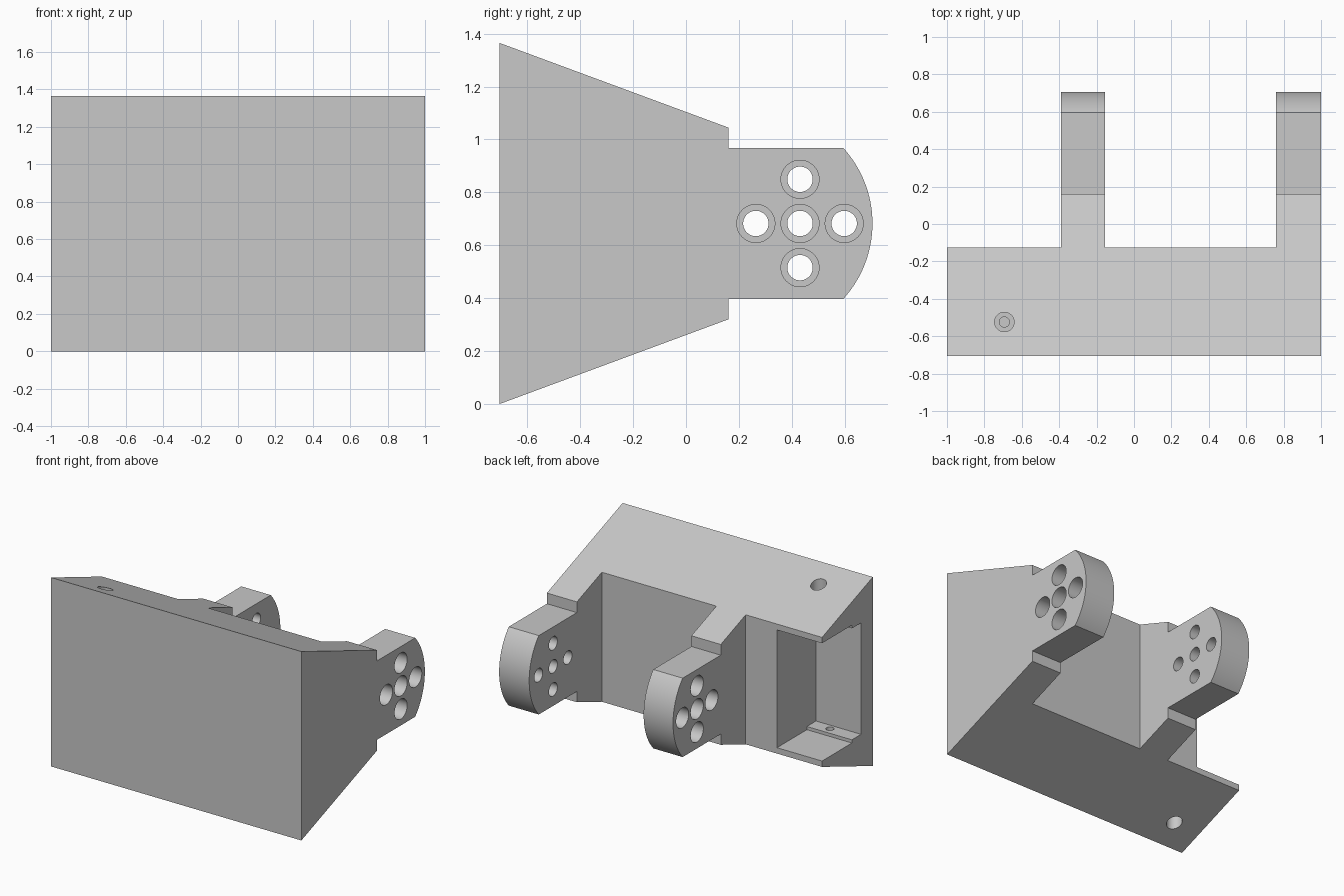
import bpy, bmesh, math
from mathutils import Vector, Matrix

if "Cube" in bpy.data.objects:
    bpy.data.objects.remove(bpy.data.objects["Cube"])

MID = 0.6825           # mirror height of the part
grey = bpy.data.materials.new("plain grey")
grey.diffuse_color = (0.58, 0.58, 0.58, 1)
grey.use_nodes = True
grey.node_tree.nodes["Principled BSDF"].inputs["Base Color"].default_value = grey.diffuse_color


def make_object(name, bm):
    bmesh.ops.recalc_face_normals(bm, faces=bm.faces)
    mesh = bpy.data.meshes.new(name)
    bm.to_mesh(mesh)
    bm.free()
    mesh.materials.append(grey)
    obj = bpy.data.objects.new(name, mesh)
    bpy.context.collection.objects.link(obj)
    return obj


def extrude_x(name, profile, x0, x1):
    """Prism from a (y, z) outline between two x positions."""
    bm = bmesh.new()
    face = bm.faces.new([bm.verts.new((x0, y, z)) for y, z in profile])
    new = bmesh.ops.extrude_face_region(bm, geom=[face])["geom"]
    verts = [v for v in new if isinstance(v, bmesh.types.BMVert)]
    bmesh.ops.translate(bm, verts=verts, vec=(x1 - x0, 0, 0))
    return make_object(name, bm)


def cylinder(name, start, end, radius):
    a, b = Vector(start), Vector(end)
    turn = (b - a).to_track_quat('Z', 'Y').to_matrix().to_4x4()
    bm = bmesh.new()
    bmesh.ops.create_cone(bm, cap_ends=True, segments=48, radius1=radius, radius2=radius,
                          depth=(b - a).length, matrix=Matrix.Translation((a + b) / 2) @ turn)
    return make_object(name, bm)


def mirrored(lower):
    """Complete an outline with its reflection about the middle height."""
    return lower + [(y, 2 * MID - z) for y, z in reversed(lower)]


# Tapered body with rounded tongue, as one side outline
radius, half = 0.424, 0.285
centre_y = 0.705 - radius
limit = math.asin(half / radius)
arc = [(centre_y + radius * math.cos(a), MID + radius * math.sin(a))
       for a in (-limit + 2 * limit * i / 32 for i in range(33))]
outline = ([(-0.705, 0), (0.16, 0.32), (0.16, MID - half)] + arc +
           [(0.16, MID + half), (0.16, 1.045), (-0.705, 1.365)])
bracket = extrude_x("bracket", outline, -1, 1)

# Gaps that leave two arms
gap = [(-0.125, -0.2), (1, -0.2), (1, 1.6), (-0.125, 1.6)]
cutters = [extrude_x("middle_gap", gap, -0.155, 0.76),
           extrude_x("side_gap", gap, -1.2, -0.39)]

# Open corner pocket with raised strips along its front wall
pocket = mirrored([(-0.57, 0.28), (-0.466, 0.28), (-0.466, 0.257), (0.1, 0.257)])
cutters.append(extrude_x("pocket", pocket, -1.2, -0.64))

# Five holes through both arms, counterbored from the left or right outer face
for dy, dz in ((0, 0), (1, 0), (-1, 0), (0, 1), (0, -1)):
    y, z = 0.431 + 0.167 * dy, MID + 0.167 * dz
    cutters.append(cylinder("arm_hole", (-0.6, y, z), (1.2, y, z), 0.048))
    cutters.append(cylinder("right_counterbore", (0.88, y, z), (1.2, y, z), 0.072))
    cutters.append(cylinder("left_counterbore", (-0.6, y, z), (-0.27, y, z), 0.072))

# Screw holes in the pocket roof and floor
for x, side in ((-0.693, 1), (-0.783, -1)):
    y = -0.524
    cutters.append(cylinder("screw_hole", (x, y, MID + side * 0.3), (x, y, MID + side * 0.9), 0.027))
    cutters.append(cylinder("screw_counterbore", (x, y, MID + side * 0.485), (x, y, MID + side * 0.9), 0.052))

# Apply the cuts
for cutter in cutters:
    cutter.hide_render = True
    cut = bracket.modifiers.new(cutter.name, 'BOOLEAN')
    cut.operation, cut.solver, cut.object = 'DIFFERENCE', 'EXACT', cutter
bpy.context.view_layer.update()
result = bpy.data.meshes.new_from_object(bracket.evaluated_get(bpy.context.evaluated_depsgraph_get()))
bracket.modifiers.clear()
bracket.data = result
for cutter in cutters:
    bpy.data.objects.remove(cutter)

# Smooth the round surfaces, keep edges sharp
bpy.context.view_layer.objects.active = bracket
bracket.select_set(True)
bpy.ops.object.shade_smooth_by_angle(angle=math.radians(30))
